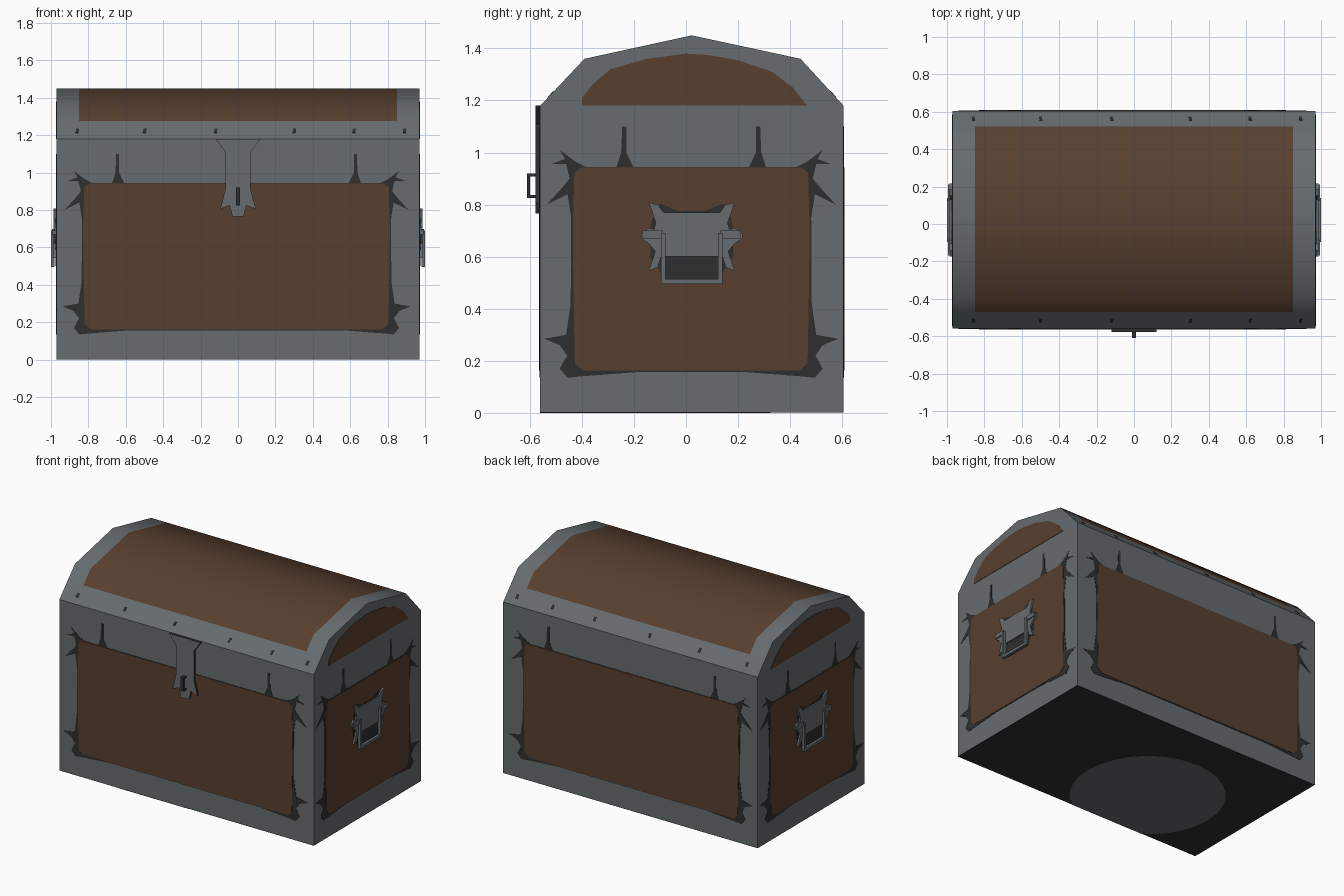
import bpy, bmesh, math

if "Cube" in bpy.data.objects:
    bpy.data.objects.remove(bpy.data.objects["Cube"])

def material(name, rgb):
    m = bpy.data.materials.new(name)
    m.diffuse_color = (*rgb, 1)
    m.use_nodes = True
    m.node_tree.nodes["Principled BSDF"].inputs["Base Color"].default_value = m.diffuse_color
    return m

GREY = material("iron_grey", (0.135, 0.150, 0.157))
BROWN = material("wood_brown", (0.098, 0.050, 0.029))
DARK = material("dark_iron", (0.028, 0.028, 0.029))

X, Y0, Y1, H = 0.97, -0.56, 0.605, 1.18

# Each side maps (u, v, offset outward) to a 3D point
SIDES = {
    "front": lambda u, v, o: (u, Y0 - o, v),
    "back": lambda u, v, o: (u, Y1 + o, v),
    "right": lambda u, v, o: (X + o, u, v),
    "left": lambda u, v, o: (-X - o, u, v),
    "bottom": lambda u, v, o: (u, v, 0.003 - o),
    "lid_front": lambda u, v, o: (u, Y0 + .687 * v - .727 * o, H + .727 * v + .687 * o),
    "lid_back": lambda u, v, o: (u, Y1 - .676 * v + .737 * o, H + .737 * v + .676 * o),
}

def finish(bm, name, mats):
    bmesh.ops.recalc_face_normals(bm, faces=bm.faces[:])
    me = bpy.data.meshes.new(name)
    bm.to_mesh(me)
    bm.free()
    for m in mats:
        me.materials.append(m)
    ob = bpy.data.objects.new(name, me)
    bpy.context.collection.objects.link(ob)
    return ob

def prism(name, pts, side, o0, o1, mat):
    """Extrude a flat outline outward from a side of the chest."""
    f = SIDES[side]
    bm = bmesh.new()
    a = [bm.verts.new(f(u, v, o0)) for u, v in pts]
    b = [bm.verts.new(f(u, v, o1)) for u, v in pts]
    bm.faces.new(a[::-1])
    bm.faces.new(b)
    n = len(pts)
    for i in range(n):
        j = (i + 1) % n
        bm.faces.new((a[i], a[j], b[j], b[i]))
    return finish(bm, name, [mat])

def mirror(half, c=0.0):
    return [(c + u, v) for u, v in half] + [(c - u, v) for u, v in reversed(half)]

# Chest body
prism("chest_body", [(-X, Y0), (X, Y0), (X, Y1), (-X, Y1)], "bottom", 0.003 - H, 0, GREY)

# Worn underside: dark with a round grey patch
prism("underside_dark", [(-X, Y0), (X, Y0), (X, Y1), (-X, Y1)], "bottom", -.001, 0.0015, DARK)
circle = [(-.25 + .49 * math.cos(t * math.tau / 32),
           max(Y0, -.165 + .49 * math.sin(t * math.tau / 32))) for t in range(32)]
prism("underside_patch", circle, "bottom", 0, 0.003, GREY)

# Lid: faceted arch, brown in the middle of the top
profile = [(Y0, H), (-.47, 1.275), (-.39, 1.36), (.0225, 1.45), (.44, 1.36), (.52, 1.273), (Y1, H)]
bm = bmesh.new()
rows = [[bm.verts.new((x, y, z)) for y, z in profile] for x in (-X, -.85, .85, X)]
for i in range(3):
    for j in range(len(profile) - 1):
        f = bm.faces.new((rows[i][j], rows[i + 1][j], rows[i + 1][j + 1], rows[i][j + 1]))
        f.material_index = 1 if i == 1 and 0 < j < len(profile) - 2 else 0
bm.faces.new(rows[0])
bm.faces.new(rows[3])
bm.faces.new((rows[0][0], rows[0][-1], rows[3][-1], rows[3][0]))
lid = finish(bm, "lid", [GREY, BROWN])
bpy.context.view_layer.objects.active = lid
lid.select_set(True)
bpy.ops.object.shade_smooth_by_angle(angle=math.radians(38))
lid.select_set(False)

# Small nicks along the lower lid edges
for side in ("lid_front", "lid_back"):
    for k, x in enumerate((-.86, -.5, -.12, .3, .62, .89)):
        prism(f"{side}_nick_{k}", [(x - .008, .045), (x + .008, .045), (x + .01, .075), (x - .006, .075)],
              side, -.001, .002, DARK)

# Wooden panels with dark cracked borders on all four sides
def panel(side, c, h, crack):
    k = crack - h
    border = [(-.25, .157), (-.03, .14), (.02, .135), (.05, .17), (.022, .22), (.05, .26), (.11, .285),
              (.025, .30), (.008, .42), (.006, .75), (.02, .84), (.10, .80), (.045, .86), (.012, .90),
              (.025, .955), (.085, .955), (.03, .975), (.05, 1.01), (-.01, .965), (-.05, .945),
              (k + .03, .945), (k + .012, 1.0), (k + .008, 1.10), (k - .008, 1.10), (k - .008, 1.0), (k - .035, .945)]
    prism(f"{side}_cracks", mirror([(h + u, v) for u, v in border], c), side, -.002, .002, DARK)
    wood = [(h - .04, .162), (h - .008, .19), (h - .004, .4), (h, .7), (h - .006, .92), (h - .03, .942)]
    prism(f"{side}_wood_panel", mirror(wood, c), side, -.001, .004, BROWN)

panel("front", -.008, .82, .635)
panel("back", -.008, .82, .635)
panel("right", .02, .455, .257)
panel("left", .02, .455, .257)

# Side handles and lid end panels
CY = .022
plate = [(.108, .77), (.13, .80), (.165, .808), (.138, .73), (.145, .705), (.165, .71), (.195, .69),
         (.195, .67), (.165, .65), (.14, .62), (.165, .545), (.13, .56), (.118, .60)]
shadow = [(.05, .775), (.12, .805), (.155, .74), (.16, .6), (.125, .55), (.105, .50)]
ring = [(.118, .496), (.118, .69), (.10, .69), (.10, .515)]
arch = [(-.40, H), (-.40, 1.21), (-.36, 1.26), (-.29, 1.32), (-.15, 1.36), (0, 1.38), (.08, 1.375),
        (.2, 1.355), (.33, 1.31), (.41, 1.25), (.465, H)]
for s in ("right", "left"):
    prism(f"{s}_lid_end_panel", arch, s, -.001, .003, BROWN)
    prism(f"{s}_handle_backing", mirror(shadow, CY), s, 0, .006, DARK)
    prism(f"{s}_handle_plate", mirror(plate, CY), s, 0, .016, GREY)
    prism(f"{s}_handle_ring", mirror(ring, CY), s, .012, .03, GREY)
    for d, tag in ((-1, "a"), (1, "b")):
        pin = [(CY + d * u, v) for u, v in ((.11, .67), (.19, .67), (.19, .70), (.11, .70))]
        prism(f"{s}_handle_pin_{tag}", pin, s, .01, .024, GREY)

# Hasp on the front: grey face, dark rim
hasp = [(.12, H), (.068, 1.11), (.068, .91), (.095, .805), (.045, .825), (.03, .765)]
ob = prism("hasp", mirror(hasp), "front", 0, .018, GREY)
ob.data.materials.append(DARK)
for p in ob.data.polygons:
    p.material_index = 0 if abs(p.normal.y) > .5 else 1

# Staple loop for a padlock
loop = [(-.575, .825), (-.61, .825), (-.61, .92), (-.575, .92),
        (-.575, .908), (-.60, .908), (-.60, .837), (-.575, .837)]
prism("hasp_loop", loop, "right", -X - .011, -X + .011, DARK)
